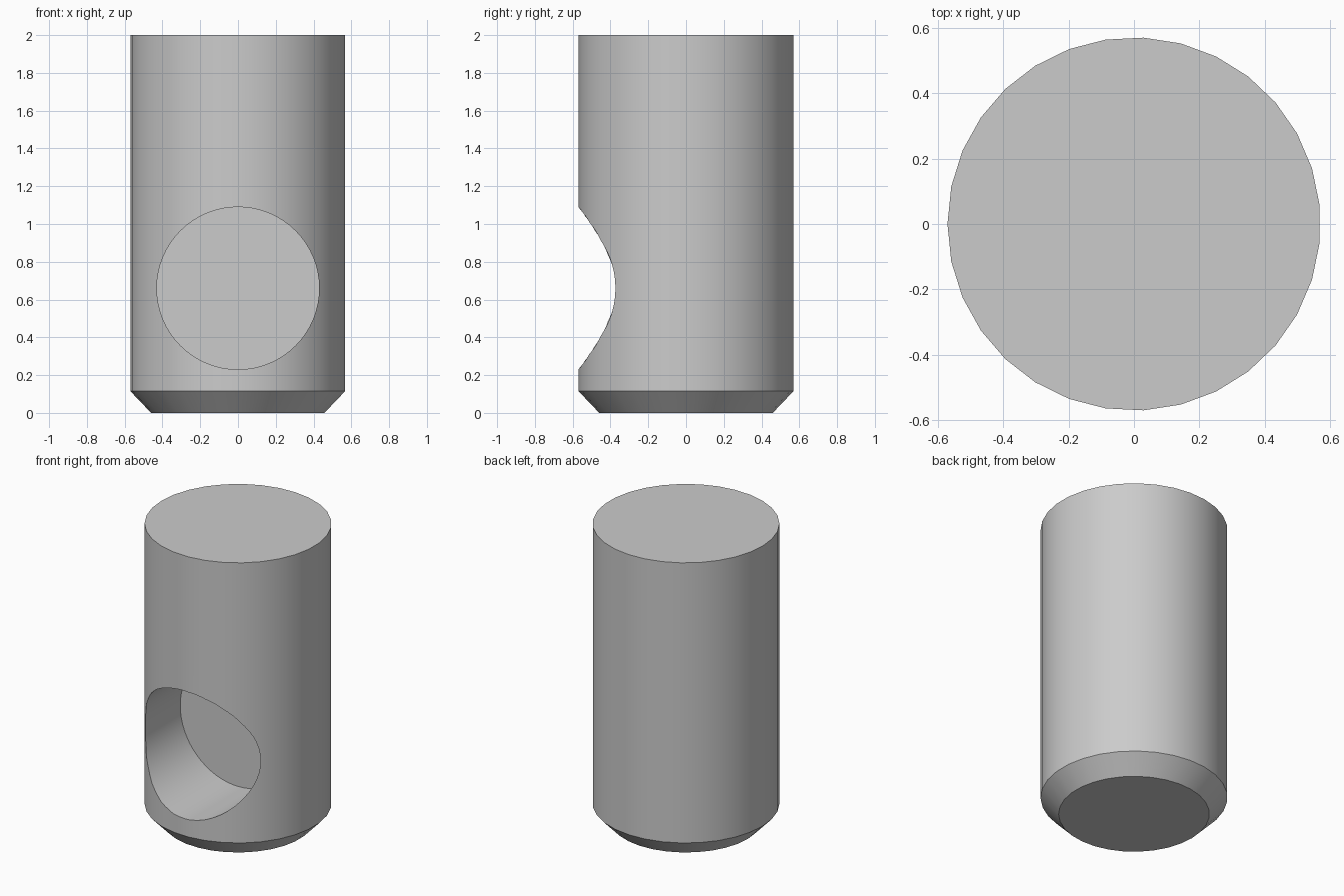
import bpy
import bmesh
from math import cos, sin, pi
from mathutils import Matrix, Vector

old = bpy.data.objects.get("Cube")
if old:
    bpy.data.objects.remove(old, do_unlink=True)

RADIUS, FOOT_RADIUS = 0.57, 0.46
HEIGHT, CHAMFER = 2.0, 0.115
HOLE_RADIUS, HOLE_Z = 0.43, 0.66

grey = bpy.data.materials.new("light_grey")
grey.use_nodes = True
grey.diffuse_color = (0.6, 0.6, 0.6, 1)
grey.node_tree.nodes["Principled BSDF"].inputs["Base Color"].default_value = (0.6, 0.6, 0.6, 1)


def turned(name, profile, sides, matrix=Matrix()):
    """Solid of revolution about z from (radius, height) pairs."""
    bm = bmesh.new()
    rings = []
    for r, z in profile:
        angles = [pi + 2 * pi * i / sides for i in range(sides)]
        rings.append([bm.verts.new((r * cos(a), r * sin(a), z)) for a in angles])
    for low, high in zip(rings, rings[1:]):
        for i in range(sides):
            j = (i + 1) % sides
            bm.faces.new((low[i], low[j], high[j], high[i]))
    bm.faces.new(rings[0][::-1])
    bm.faces.new(rings[-1])
    bm.transform(matrix)
    mesh = bpy.data.meshes.new(name)
    bm.to_mesh(mesh)
    bm.free()
    mesh.materials.append(grey)
    obj = bpy.data.objects.new(name, mesh)
    bpy.context.collection.objects.link(obj)
    return obj


# Round pin with a chamfered foot
pin = turned("pin_body", [(FOOT_RADIUS, 0), (RADIUS, CHAMFER), (RADIUS, HEIGHT)], 31)

# Blind hole from the front, ending on the centre plane
place = Matrix.Translation((0, 0, HOLE_Z)) @ Matrix.Rotation(pi / 2, 4, "X")
cutter = turned("hole_cutter", [(HOLE_RADIUS, 0), (HOLE_RADIUS, 1)], 64, place)
cutter.hide_render = True
cut = pin.modifiers.new("hole", "BOOLEAN")
cut.operation = "DIFFERENCE"
cut.solver = "EXACT"
cut.object = cutter

bpy.ops.object.select_all(action="DESELECT")
bpy.context.view_layer.objects.active = pin
pin.select_set(True)
bpy.ops.object.modifier_apply(modifier="hole")
bpy.data.objects.remove(cutter, do_unlink=True)
bpy.ops.object.shade_smooth_by_angle()

# True round normals on wall, chamfer and hole; flat ends stay flat
mesh = pin.data
normals = [Vector((0, 0, 1))] * len(mesh.loops)
for face in mesh.polygons:
    n = face.normal
    for li in face.loop_indices:
        p = mesh.vertices[mesh.loops[li].vertex_index].co
        radial = Vector((p.x, p.y, 0)).normalized()
        inward = Vector((-p.x, 0, HOLE_Z - p.z))
        in_hole = abs(n.y) < 0.01 and abs(inward.length - HOLE_RADIUS) < 0.01
        if abs(n.z) > 0.99 and not in_hole:
            normals[li] = n.copy()
        elif in_hole and n.dot(inward) > 0.4:
            normals[li] = inward.normalized()
        elif n.z < -0.3 and face.center.z < CHAMFER:
            normals[li] = (radial * CHAMFER - Vector((0, 0, RADIUS - FOOT_RADIUS))).normalized()
        elif n.dot(radial) > 0.9:
            normals[li] = radial
        else:
            normals[li] = n.copy()
mesh.normals_split_custom_set(normals)
